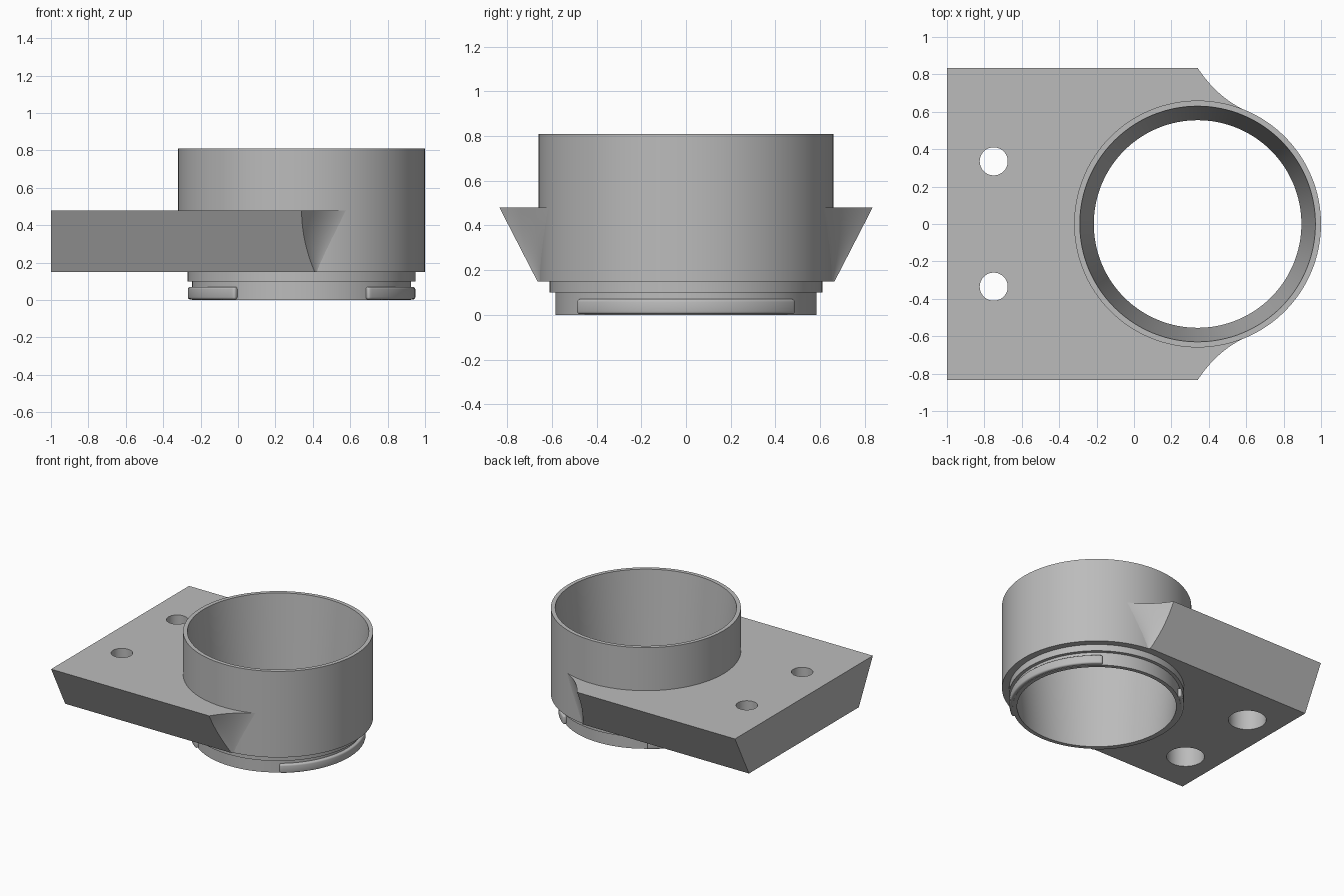
import bpy, bmesh, math
from mathutils import Vector

if "Cube" in bpy.data.objects:
    bpy.data.objects.remove(bpy.data.objects["Cube"], do_unlink=True)

CX = 0.34            # ring axis
RING_R = 0.66
FLANGE_LOW, FLANGE_TOP = 0.15, 0.48

grey = bpy.data.materials.new("plain grey")
grey.use_nodes = True
colour = (0.5, 0.5, 0.5, 1)
grey.diffuse_color = colour
grey.node_tree.nodes["Principled BSDF"].inputs["Base Color"].default_value = colour


def make(name, bm):
    bmesh.ops.recalc_face_normals(bm, faces=bm.faces)
    me = bpy.data.meshes.new(name)
    bm.to_mesh(me)
    bm.free()
    me.materials.append(grey)
    ob = bpy.data.objects.new(name, me)
    bpy.context.collection.objects.link(ob)
    return ob


def activate(ob):
    bpy.ops.object.select_all(action='DESELECT')
    ob.select_set(True)
    bpy.context.view_layer.objects.active = ob


def smooth(ob, angle=25):
    activate(ob)
    bpy.ops.object.shade_smooth_by_angle(angle=math.radians(angle))


def skin(name, sections, closed):
    """Join equal closed sections into a solid."""
    bm = bmesh.new()
    rows = [[bm.verts.new(p) for p in s] for s in sections]
    n = len(rows[0])
    pairs = list(zip(rows, rows[1:]))
    if closed:
        pairs.append((rows[-1], rows[0]))
    for a, b in pairs:
        for i in range(n):
            j = (i + 1) % n
            bm.faces.new((a[i], a[j], b[j], b[i]))
    if not closed:
        bm.faces.new(rows[0])
        bm.faces.new(rows[-1])
    return make(name, bm)


def revolve(name, profile, centre, start=0, sweep=360, steps=128):
    """Turn an (r, z) profile about a vertical axis."""
    full = sweep == 360
    angles = [math.radians(start + sweep * i / steps)
              for i in range(steps if full else steps + 1)]
    return skin(name, [[(centre[0] + r * math.cos(a), centre[1] + r * math.sin(a), z)
                        for r, z in profile] for a in angles], full)


def cylinder(name, x, y, r, z0, z1, steps):
    sections = [[(x + r * math.cos(math.tau * i / steps),
                  y + r * math.sin(math.tau * i / steps), z) for i in range(steps)]
                for z in (z0, z1)]
    return skin(name, sections, False)


def cut(ob, cutter):
    cutter.hide_render = True
    mod = ob.modifiers.new("cut", 'BOOLEAN')
    mod.operation = 'DIFFERENCE'
    mod.solver = 'EXACT'
    mod.object = cutter
    activate(ob)
    bpy.ops.object.modifier_apply(modifier=mod.name)
    bpy.data.objects.remove(cutter, do_unlink=True)


# Tapered ring with a stepped neck
ring = revolve("ring", [(0.63, 0.81), (RING_R, 0.81), (RING_R, 0.15), (0.61, 0.15),
                        (0.61, 0.10), (0.585, 0.10), (0.585, 0), (0.555, 0)], (CX, 0))
smooth(ring)

# Bayonet lugs on the two ends of the neck
for name, mid in (("left_lug", 0), ("right_lug", 180)):
    lug = revolve(name, [(0.57, 0.003), (0.608, 0.003), (0.608, 0.07), (0.57, 0.07)],
                  (CX, 0), mid - 54, 108, 48)
    bevel = lug.modifiers.new("round", 'BEVEL')
    bevel.width = 0.012
    bevel.segments = 3
    bevel.limit_method = 'ANGLE'
    bevel.angle_limit = math.radians(40)
    activate(lug)
    bpy.ops.object.modifier_apply(modifier=bevel.name)
    smooth(lug, 35)


# Mounting flange: sloping sides that sweep into the ring
def flange_section(t):
    z = FLANGE_TOP + (FLANGE_LOW - FLANGE_TOP) * t
    start = Vector((CX + 0.07 * t * t, 0.835 - 0.17 * t))
    a = math.radians(66 + 16 * t)
    end = Vector((CX + 0.658 * math.cos(a), 0.658 * math.sin(a)))
    tangent = Vector((-math.sin(a), math.cos(a)))
    control = end + tangent * 0.5 * (end - start).length
    sweep = []
    for i in range(13):
        u = i / 12
        sweep.append(start * (1 - u) ** 2 + control * 2 * u * (1 - u) + end * u * u)
    half = [Vector((-1, start.y))] + sweep
    return ([(p.x, p.y, z) for p in half] +
            [(p.x, -p.y, z) for p in reversed(half)])


flange = skin("mounting_flange", [flange_section(i / 10) for i in range(11)], False)
cut(flange, cylinder("bore_cutter", CX, 0, 0.63, -0.1, 1, 128))

# Bolt holes with wide recesses underneath
for y in (-0.335, 0.335):
    cut(flange, cylinder("hole_cutter", -0.75, y, 0.075, 0, 1, 48))
    cut(flange, cylinder("recess_cutter", -0.75, y, 0.132, 0, 0.35, 48))
smooth(flange)
